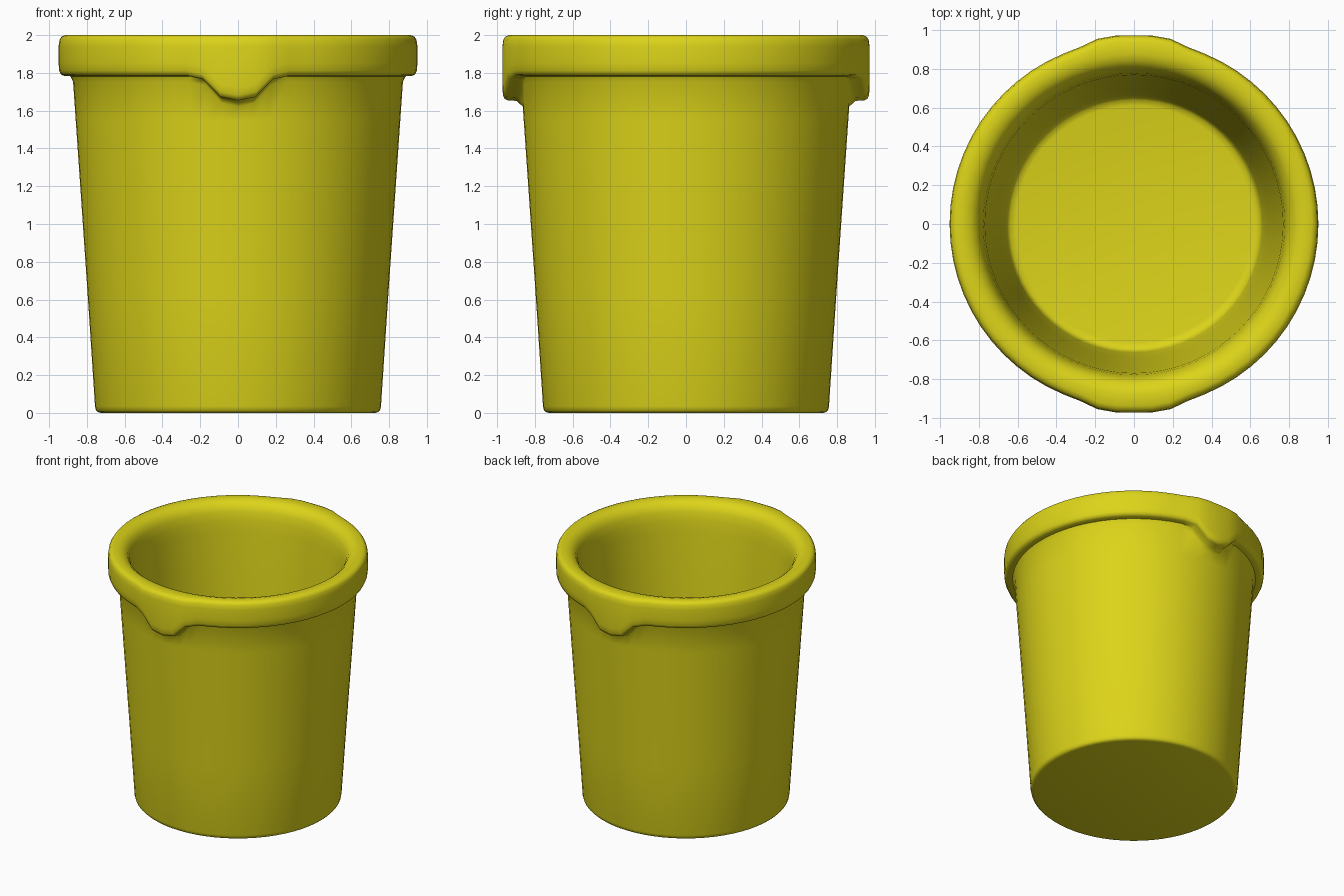
import bpy, bmesh, math

if "Cube" in bpy.data.objects:
    bpy.data.objects.remove(bpy.data.objects["Cube"])

SEG = 64
# drop of the rim's lower edge and bulge of its face, by steps away from a lug centre
DROP = [0.13, 0.112, 0.018, 0.0]
BULGE = [0.022, 0.025, 0.022, 0.003]


def wall(z):
    # tapered outer wall radius
    return 0.755 + 0.12 * (z - 0.03) / 1.75


def profile(drop, bulge):
    zb = 1.782 - drop
    ro = 0.95 + bulge
    fillet = 0.012 + 0.15 * drop
    return [
        # underside and tapered wall
        (0.725, 0.0), (0.742, 0.004), (0.752, 0.014), (0.757, 0.035),
        (wall(0.6), 0.6), (wall(1.2), 1.2), (wall(1.55), 1.55),
        (wall(zb - 0.03), zb - 0.03),
        # rolled rim, lower edge follows the lugs
        (wall(zb) + fillet, zb), (ro - 0.03, zb + 0.002), (ro - 0.012, zb + 0.01),
        (ro - 0.003, zb + 0.03), (ro, zb + 0.07), (ro, 1.94),
        (ro - 0.005, 1.975), (ro - 0.015, 1.991), (ro - 0.035, 2.0),
        (0.875, 2.0), (0.84, 1.99), (0.81, 1.965), (0.79, 1.925), (0.777, 1.86), (0.768, 1.78),
        # inner wall and floor
        (0.73, 1.2), (0.69, 0.6), (0.662, 0.16), (0.655, 0.125), (0.64, 0.106), (0.61, 0.1),
    ]


bm = bmesh.new()
columns = []
for i in range(SEG):
    a = 2 * math.pi * i / SEG
    # steps to the nearest lug (front and back)
    k = abs((i - SEG // 4 + SEG // 4) % (SEG // 2) - SEG // 4)
    drop, bulge = (DROP[k], BULGE[k]) if k < len(DROP) else (0.0, 0.0)
    columns.append([bm.verts.new((r * math.cos(a), r * math.sin(a), z))
                    for r, z in profile(drop, bulge)])

for i in range(SEG):
    p, q = columns[i], columns[(i + 1) % SEG]
    for j in range(len(p) - 1):
        bm.faces.new((p[j], q[j], q[j + 1], p[j + 1]))
# base and inner floor caps
bm.faces.new([c[0] for c in reversed(columns)])
bm.faces.new([c[-1] for c in columns])
bmesh.ops.recalc_face_normals(bm, faces=bm.faces)

mesh = bpy.data.meshes.new("bucket")
bm.to_mesh(mesh)
bm.free()
bucket = bpy.data.objects.new("bucket", mesh)
bpy.context.collection.objects.link(bucket)

# yellow plastic
mat = bpy.data.materials.new("yellow_plastic")
mat.diffuse_color = (0.72, 0.66, 0.01, 1.0)
mat.use_nodes = True
mat.node_tree.nodes["Principled BSDF"].inputs["Base Color"].default_value = mat.diffuse_color
mesh.materials.append(mat)

bpy.context.view_layer.objects.active = bucket
bucket.select_set(True)
bpy.ops.object.shade_smooth_by_angle(angle=math.radians(50))
